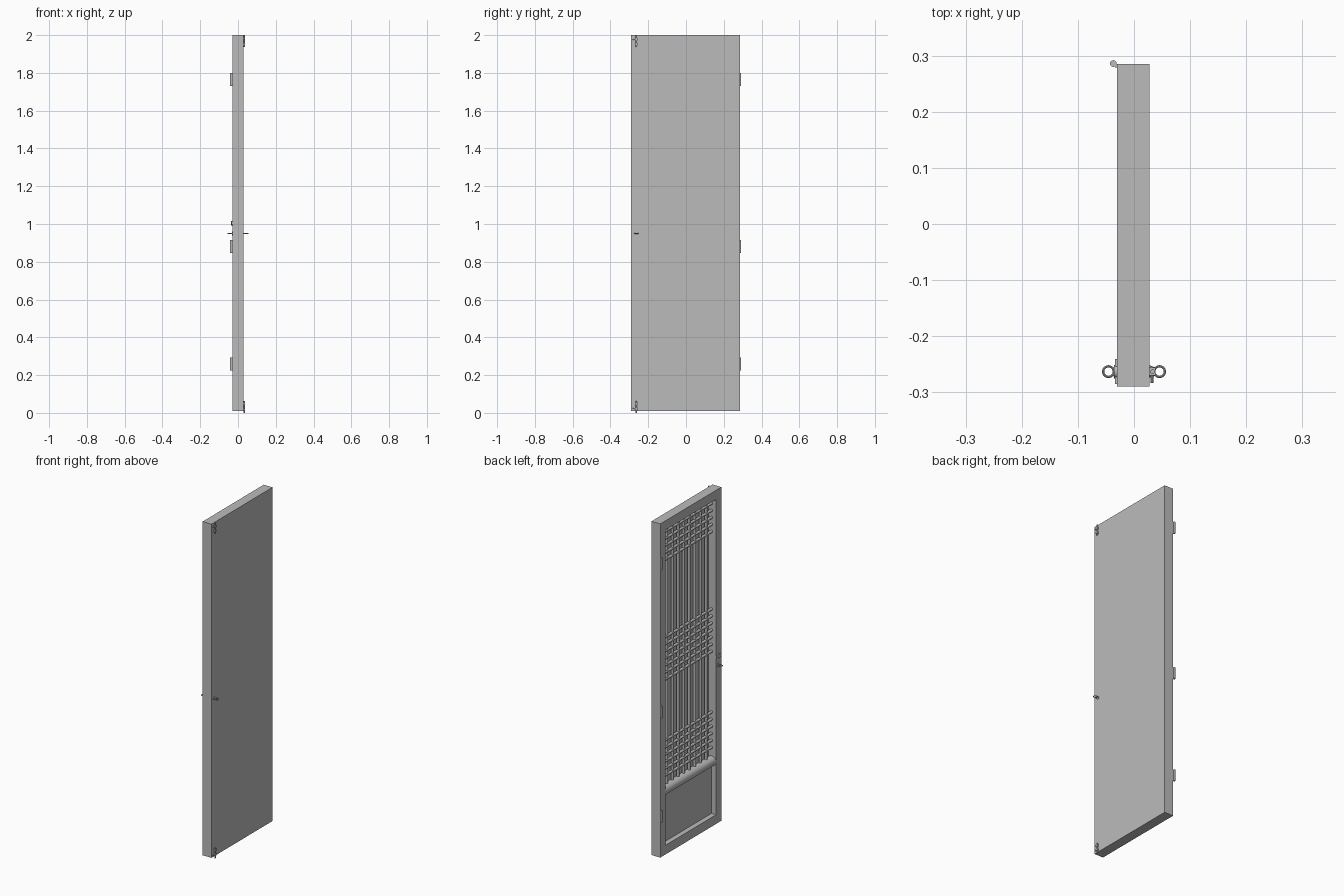
import bpy
import math
from mathutils import Vector

if "Cube" in bpy.data.objects:
    bpy.data.objects.remove(bpy.data.objects["Cube"], do_unlink=True)

grey = bpy.data.materials.new("plain_grey")
grey.use_nodes = True
grey.diffuse_color = (0.5, 0.5, 0.5, 1)
grey.node_tree.nodes["Principled BSDF"].inputs["Base Color"].default_value = (0.5, 0.5, 0.5, 1)


def finish(name, smooth=False):
    ob = bpy.context.object
    ob.name = name
    ob.data.materials.append(grey)
    if smooth:
        bpy.ops.object.shade_smooth_by_angle()
    return ob


def box(name, x, y, z):
    """Box from (low, high) pairs."""
    low, high = Vector((x[0], y[0], z[0])), Vector((x[1], y[1], z[1]))
    bpy.ops.mesh.primitive_cube_add(size=1, location=(low + high) / 2)
    ob = bpy.context.object
    ob.scale = high - low
    bpy.ops.object.transform_apply(location=False, rotation=False)
    return finish(name)


def rod(name, start, end, radius, sides=12):
    """Cylinder between two points."""
    a, b = Vector(start), Vector(end)
    bpy.ops.mesh.primitive_cylinder_add(vertices=sides, radius=radius, depth=(b - a).length,
                                        location=(a + b) / 2)
    bpy.context.object.rotation_euler = (b - a).to_track_quat("Z", "Y").to_euler()
    return finish(name, True)


BACK, FRONT = -0.03, 0.028          # lattice face and plain face of the door
Y0, Y1 = -0.29, 0.285
IN0, IN1 = -0.24, 0.235             # opening between the stiles
BOTTOM, TOP = 0.01, 2.0
LOW, HIGH = 0.065, 1.945            # opening between the rails
RAIL = 0.38
thick = (BACK, FRONT)

# Door frame
box("latch_stile", thick, (Y0, IN0), (BOTTOM, TOP))
box("hinge_stile", thick, (IN1, Y1), (BOTTOM, TOP))
box("bottom_rail", thick, (IN0, IN1), (BOTTOM, LOW))
box("top_rail", thick, (IN0, IN1), (HIGH, TOP))
middle = (BACK + FRONT) / 2
rod("round_middle_rail", (middle, IN0 - 0.02, RAIL), (middle, IN1 + 0.02, RAIL), 0.029, 32)

# Panels: thin behind the lattice, thick below the rail
box("lattice_backing", (0.02, FRONT), (IN0, IN1), (RAIL, HIGH))
box("lower_panel", (0.0, FRONT), (IN0, IN1), (LOW, RAIL))

# Lattice bars
bars = 8
for i in range(bars):
    y = IN0 + (IN1 - IN0) * (i + 1) / (bars + 1)
    rod("upright_bar", (0, y, RAIL), (0, y, HIGH), 0.008)
for first, count in ((0.46, 6), (1.033, 7), (1.747, 5)):
    for i in range(count):
        z = first + i * 0.042
        rod("cross_bar", (0, IN0, z), (0, IN1, z), 0.008)

# Hinges
for z in (0.258, 0.88, 1.765):
    rod("hinge_barrel", (-0.037, 0.286, z - 0.034), (-0.037, 0.286, z + 0.034), 0.006, 16)
    box("hinge_leaf", (-0.034, -0.029), (0.279, Y1), (z - 0.034, z + 0.034))

# Ring pulls on both faces
PULL_Y, PULL_Z = -0.263, 0.95
for side, face in ((-1, BACK), (1, FRONT)):
    bpy.ops.mesh.primitive_torus_add(major_radius=0.0095, minor_radius=0.002, major_segments=24,
                                     minor_segments=8, location=(side * 0.0455, PULL_Y, PULL_Z))
    finish("pull_ring", True)
    for dy in (-0.008, 0.008):
        rod("pull_staple", (face, PULL_Y + dy, PULL_Z),
            (side * 0.039, PULL_Y + dy * 0.6, PULL_Z), 0.0025, 8)
    rod("pull_rose", (face, PULL_Y, PULL_Z), (face + side * 0.002, PULL_Y, PULL_Z), 0.011, 20)

# Latch plate above the pull on the lattice face
box("latch_plate", (-0.034, -0.029), (-0.285, -0.241), (0.998, 1.012))
rod("latch_stud", (BACK, PULL_Y, 1.005), (-0.036, PULL_Y, 1.005), 0.012, 16)

# Bolts at the top and bottom of the plain face
for end, inward in ((TOP, -1), (0.0, 1)):
    rod("bolt", (0.033, PULL_Y, end), (0.033, PULL_Y, end + inward * 0.062), 0.004)
    rod("bolt_handle", (0.032, PULL_Y, end + inward * 0.025),
        (0.032, -0.283, end + inward * 0.022), 0.0025, 8)
    for offset in (0.022, 0.048):
        z = end + inward * offset
        box("bolt_keeper", (0.027, 0.038), (PULL_Y - 0.007, PULL_Y + 0.007), (z - 0.006, z + 0.006))
